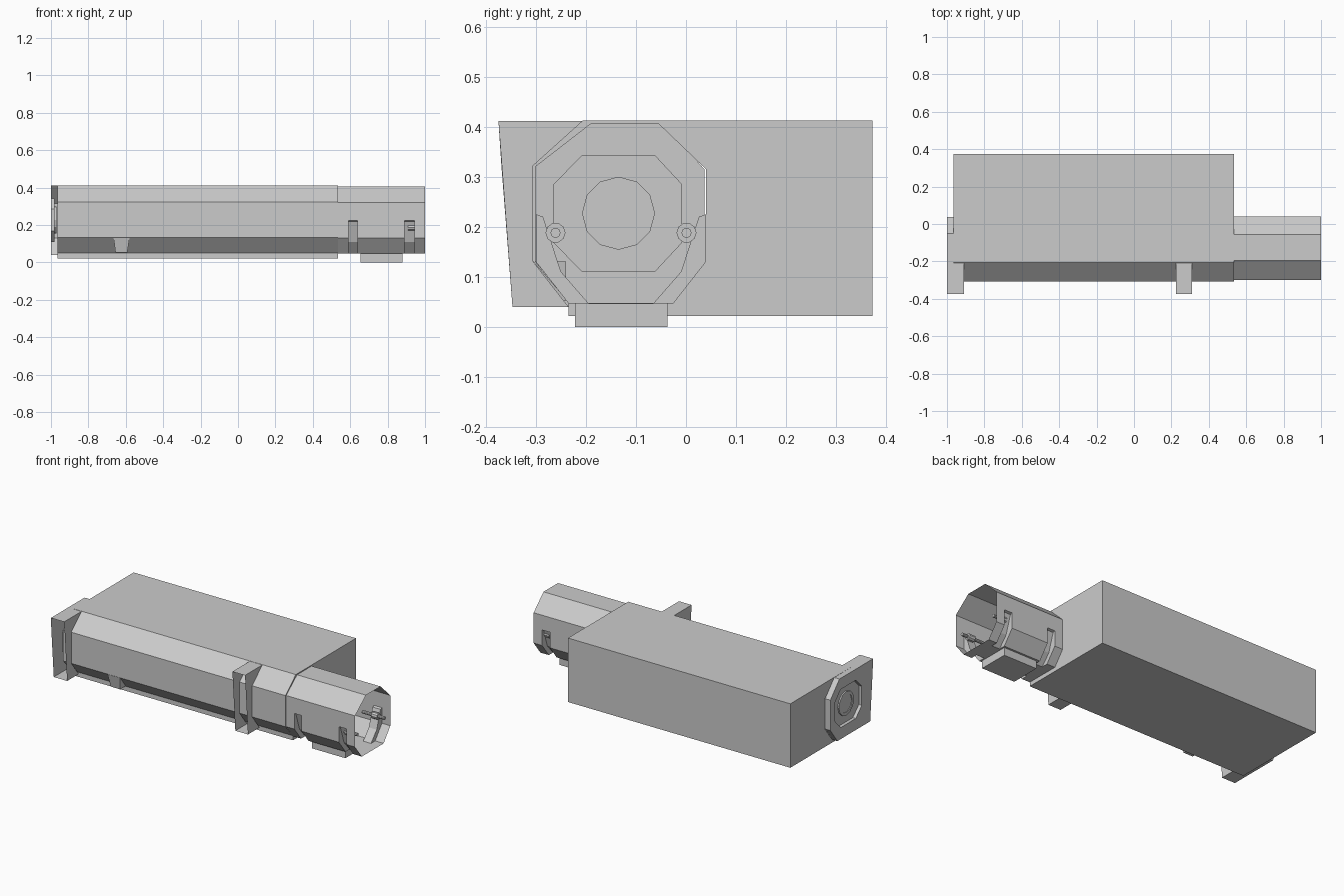
import bpy, bmesh, math

if "Cube" in bpy.data.objects:
    bpy.data.objects.remove(bpy.data.objects["Cube"])

CY, CZ = -0.13, 0.227          # tube axis


def finish(name, bm):
    bmesh.ops.remove_doubles(bm, verts=bm.verts[:], dist=1e-5)
    bmesh.ops.recalc_face_normals(bm, faces=bm.faces[:])
    me = bpy.data.meshes.new(name)
    bm.to_mesh(me)
    bm.free()
    ob = bpy.data.objects.new(name, me)
    bpy.context.collection.objects.link(ob)
    return ob


def loft(name, rings, closed=True, cap_start=False, cap_end=False):
    """Skin (x, [(y, z), ...]) sections in order along the list."""
    bm = bmesh.new()
    vs = [[bm.verts.new((x, y, z)) for y, z in pts] for x, pts in rings]
    n = len(vs[0])
    for a, b in zip(vs, vs[1:]):
        for i in range(n if closed else n - 1):
            j = (i + 1) % n
            bm.faces.new((a[i], a[j], b[j], b[i]))
    if cap_start:
        bm.faces.new(vs[0])
    if cap_end:
        bm.faces.new(vs[-1])
    return finish(name, bm)


def circle(r, n, y=CY, z=CZ):
    return [(y + r * math.cos(2 * math.pi * i / n), z + r * math.sin(2 * math.pi * i / n))
            for i in range(n)]


def rect(y0, y1, z0, z1):
    return [(y0, z0), (y1, z0), (y1, z1), (y0, z1)]


# Main housing: rectangular block merged with the tube front, octagonal hole in both ends
outer = [(-.307, .322), (-.207, .412), (.373, .412), (.373, .315), (.373, .13),
         (.373, .022), (-.235, .022), (-.235, .05), (-.307, .132)]
inner = [(-.301, .32), (-.19, .406), (-.055, .406), (.04, .315), (.04, .13),
         (-.025, .047), (-.233, .0475), (-.2345, .049), (-.301, .13)]
loft("main_housing", [(-.965, inner), (-.965, outer), (.535, outer), (.535, inner)])

# Open tube with two pressed-in grooves around its lower sides
top = [(-.055, .406), (-.195, .406)]
plain = [(.17, .225), (.17, .21), (.17, .13), (.105, .047)]
dent = [(.17, .225), (.156, .22), (.12, .11), (.065, .047)]


def section(side):
    left = [(CY - d, z) for d, z in side]
    right = [(CY + d, z) for d, z in reversed(side)]
    return top + [(CY - .17, .32)] + left + right + [(CY + .17, .315)]


P, D = section(plain), section(dent)
loft("end_tube", [(.535, P), (.59, P), (.59, D), (.64, D), (.64, P), (.89, P),
                  (.89, D), (.943, D), (.943, P), (1, P)])

# Guide pins inside the open end
for side, y in (("front", -.261), ("back", .001)):
    loft(f"{side}_guide_pin", [(.84, circle(.01, 10, y, .188)), (.99, circle(.01, 10, y, .188))],
         cap_start=True, cap_end=True)
    loft(f"{side}_pin_collar", [(.91, circle(.02, 10, y, .188)), (.95, circle(.02, 10, y, .188))],
         cap_start=True, cap_end=True)

# Foot under the tube
foot = rect(-.222, -.037, 0, .047)
loft("foot", [(.655, foot), (.88, foot)], cap_start=True, cap_end=True)

# Sheet brackets, open at the front and fitted to the tube outline
bracket = [(-.347, .04), (-.235, .04), (-.307, .132), (-.307, .322), (-.207, .411), (-.375, .411)]


def side_plate(name, x):
    bm = bmesh.new()
    bm.faces.new([bm.verts.new((x, y, z)) for y, z in bracket])
    finish(name, bm)


for label, x0, x1, plates in (("end", -1, -.91, [-.91]), ("middle", .225, .31, [.225, .31])):
    for i, x in enumerate(plates):
        side_plate(f"{label}_bracket_side_{i}", x)
    loft(f"{label}_bracket_top", [(x0, bracket[4:]), (x1, bracket[4:])], closed=False)
    loft(f"{label}_bracket_bottom", [(x0, bracket[:2]), (x1, bracket[:2])], closed=False)

# End cap: face plate with recessed octagon
cap = [(-.369, .32), (-.375, .411), (-.05, .411), (.037, .315), (.037, .13),
       (-.03, .04), (-.347, .04), (-.354, .13)]
octagon = [(-.265, .285), (-.208, .343), (-.062, .343), (-.008, .285),
           (-.008, .168), (-.062, .11), (-.208, .11), (-.265, .168)]
loft("end_cap", [(-1, cap), (-1, octagon), (-.98, octagon)], cap_end=True)

# Collar joining the cap to the housing
collar = [(-.207, .411)] + cap[2:6] + [(-.235, .04)]
loft("cap_collar", [(-1, collar), (-.965, collar)], closed=False)

# Round hub on the cap
big, small = circle(.073, 12, -.135), circle(.055, 12, -.135)
loft("cap_hub", [(-.97, small), (-.97, big), (-.988, big), (-.988, small), (-.984, small)],
     cap_start=True, cap_end=True)

# Small clip under the front edge
bm = bmesh.new()
quad = [(-.665, .131), (-.58, .131), (-.592, .052), (-.655, .052)]
front = [bm.verts.new((x, -.307 if z > .1 else -.29, z)) for x, z in quad]
back = [bm.verts.new((x, -.24, z)) for x, z in quad]
bm.faces.new(front)
for i in range(4):
    j = (i + 1) % 4
    bm.faces.new((front[i], back[i], back[j], front[j]))
finish("clip", bm)
